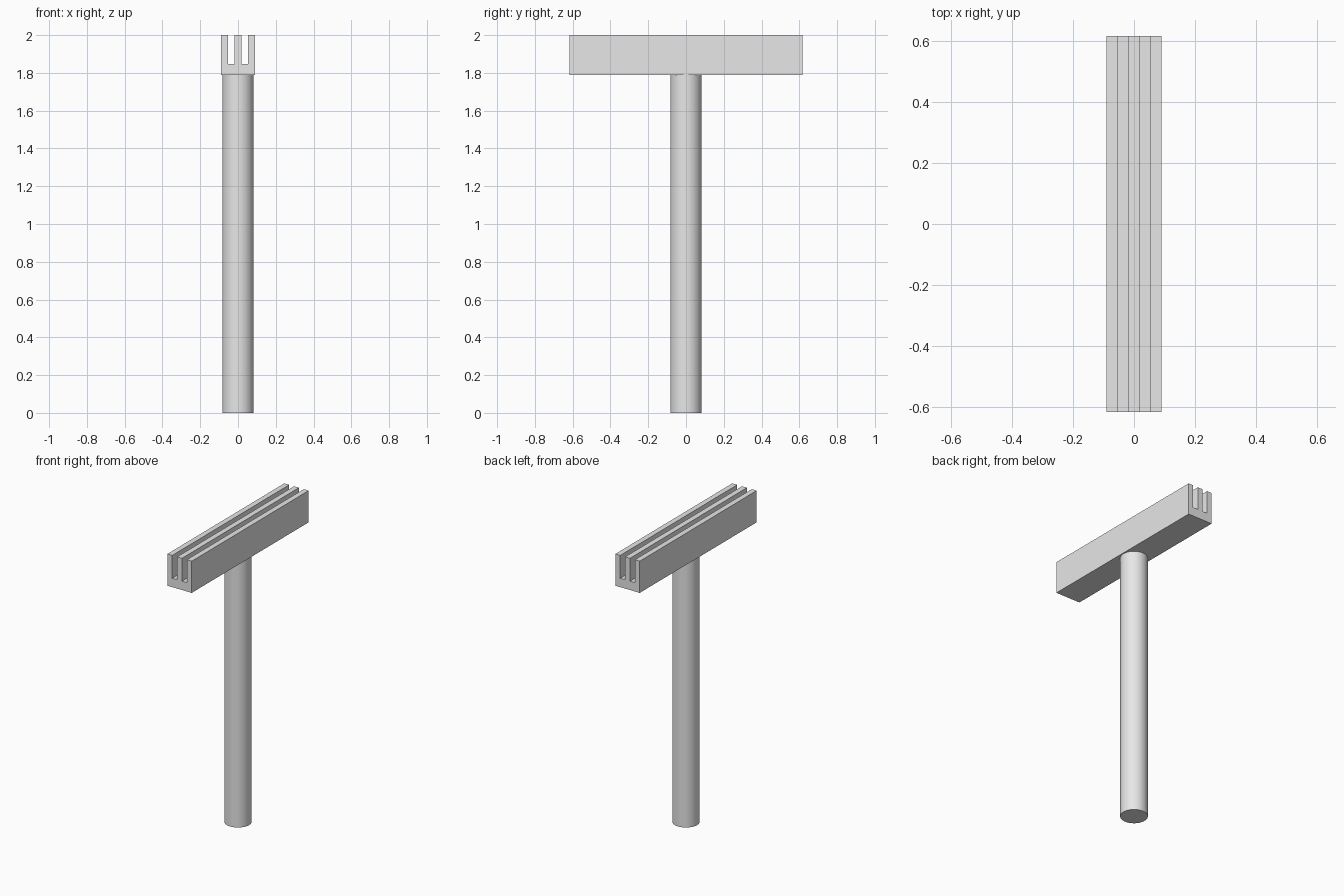
import bpy
import bmesh
from mathutils import Vector

cube = bpy.data.objects.get("Cube")
if cube:
    bpy.data.objects.remove(cube, do_unlink=True)

# Single plain grey
grey = bpy.data.materials.new("plain grey")
grey.use_nodes = True
colour = (0.8, 0.8, 0.8, 1)
grey.diffuse_color = colour
grey.node_tree.nodes["Principled BSDF"].inputs["Base Color"].default_value = colour

TOP, GROOVE, BASE = 2.0, 1.847, 1.788
HALF_LENGTH = 0.617
STEP = 0.036  # width of each rib and each groove


def extrude_profile(name, points, half_length):
    """Extrude an x-z outline along y, centred on the origin."""
    bm = bmesh.new()
    face = bm.faces.new([bm.verts.new((x, -half_length, z)) for x, z in points])
    new = bmesh.ops.extrude_face_region(bm, geom=[face])["geom"]
    verts = [v for v in new if isinstance(v, bmesh.types.BMVert)]
    bmesh.ops.translate(bm, verts=verts, vec=Vector((0, 2 * half_length, 0)))
    bmesh.ops.recalc_face_normals(bm, faces=bm.faces)
    mesh = bpy.data.meshes.new(name)
    bm.to_mesh(mesh)
    bm.free()
    obj = bpy.data.objects.new(name, mesh)
    bpy.context.collection.objects.link(obj)
    obj.data.materials.append(grey)
    return obj


# Head bar: three ribs separated by two full-length grooves
left = -2.5 * STEP
outline = [(left, BASE)]
for i in range(5):
    z = TOP if i % 2 == 0 else GROOVE
    outline += [(left + i * STEP, z), (left + (i + 1) * STEP, z)]
outline.append((-left, BASE))
extrude_profile("grooved_head", outline, HALF_LENGTH)

# Round post under the middle of the head
bpy.ops.mesh.primitive_cylinder_add(vertices=48, radius=0.083, depth=BASE,
                                    location=(0, 0, BASE / 2))
post = bpy.context.object
post.name = "round_post"
post.data.materials.append(grey)
bpy.ops.object.shade_smooth_by_angle()
